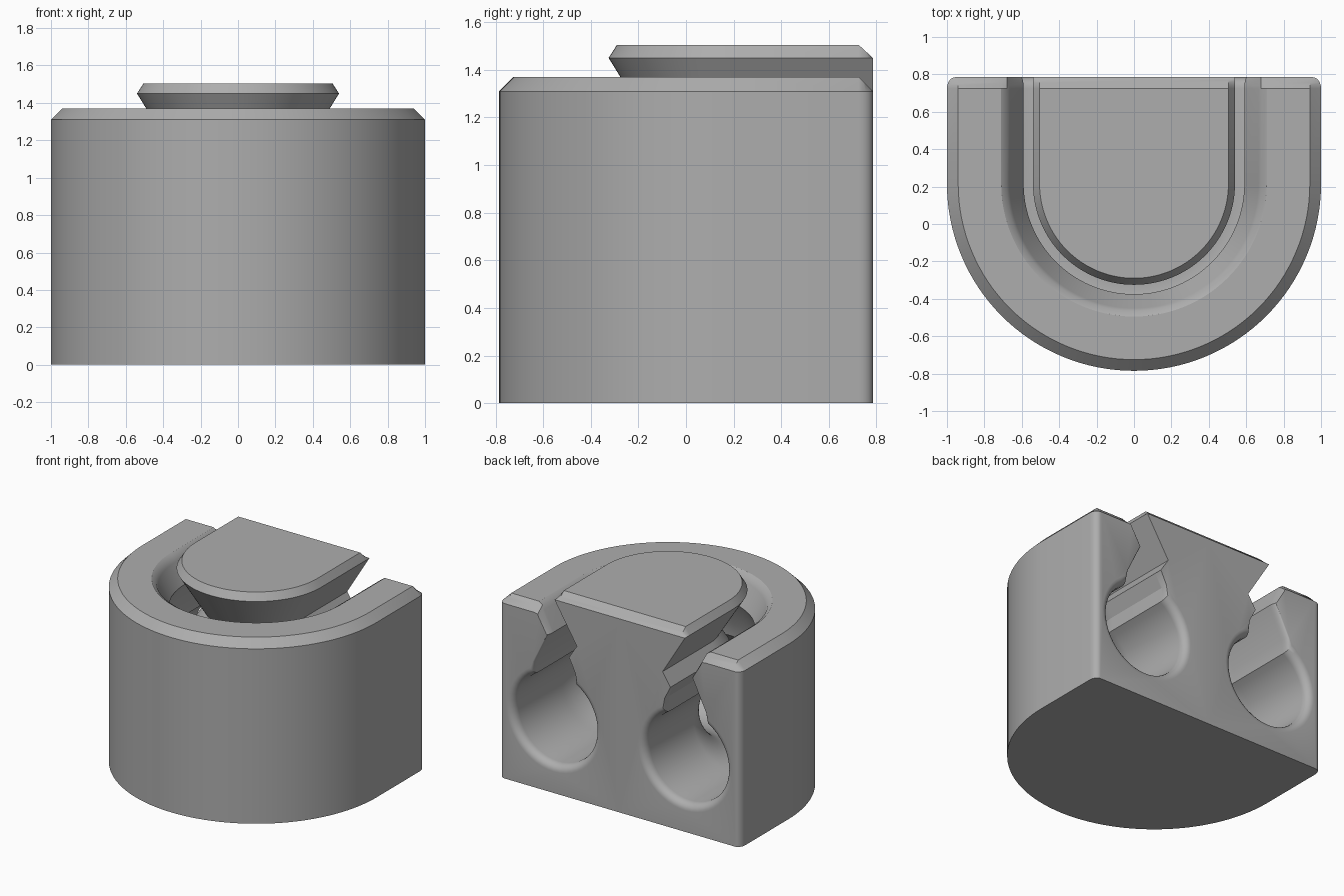
import bpy, bmesh, math

cube = bpy.data.objects.get("Cube")
if cube:
    bpy.data.objects.remove(cube, do_unlink=True)

BACK, CENTRE, BEVEL = 0.785, 0.215, 0.06
TUNNEL_R, TUNNEL_Z, RIM = 0.335, 0.55, 0.055

grey = bpy.data.materials.new("plain_grey")
grey.use_nodes = True
colour = (0.42, 0.42, 0.42, 1)
grey.diffuse_color = colour
grey.node_tree.nodes["Principled BSDF"].inputs["Base Color"].default_value = colour

# Half section: (radius, height, bevel shift in radius, bevel shift in height, rounded?)
# Pillar with its flared cap and notched neck
section = [
    (0, 1.505, 0, -0.055, False), (0.505, 1.505, 0, -0.055, False),
    (0.54, 1.45, 0, 0, False), (0.355, 1.15, 0, 0, False),
    (0.42, 1.05, 0, 0, False), (0.37, 0.95, 0, 0, False),
]
# Round tunnel with a rounded rim at the back
STEPS = 40
for i in range(STEPS + 1):
    a = math.radians(120 + 300 * i / STEPS)
    c, s = math.cos(a), math.sin(a)
    section.append((0.545 + TUNNEL_R * c, TUNNEL_Z + TUNNEL_R * s, RIM * c, RIM * s, True))
# Slot lip, bevelled shoulder, outer wall and base
section += [
    (0.70, 0.94, 0.02, 0, True), (0.59, 1.17, 0.015, 0, True),
    (0.665, 1.32, 0.01, -0.03, False), (0.68, 1.35, 0, -0.045, False),
    (0.71, 1.37, 0, -0.06, False), (0.94, 1.37, 0, -0.06, False),
    (1, 1.31, -0.045, 0, True), (1, 0, -0.045, 0, True), (0, 0, 0, 0, False),
]

# U-shaped path: (angle, distance behind the bend, bevel amount, rounding amount)
end = []
for i in range(7):
    t = i / 6 * math.pi / 2
    depth = 1 - math.cos(t)
    end.append((BACK - CENTRE - BEVEL * depth, 1 - depth, 1 - math.sin(t)))
path = [(math.pi, *e) for e in end]
path += [(math.pi * (1 + i / 64), 0, 0, 0) for i in range(65)]
path += [(2 * math.pi, *e) for e in reversed(end)]

# Sweep the section round the path and close the flat back
bm = bmesh.new()
rings = []
for angle, back, bevel, rounding in path:
    ring = []
    for r, z, dr, dz, is_round in section:
        k = rounding if is_round else bevel
        radius = r + dr * k
        ring.append(bm.verts.new((radius * math.cos(angle),
                                  CENTRE + radius * math.sin(angle) + back, z + dz * k)))
    rings.append(ring)
for a, b in zip(rings, rings[1:]):
    for i in range(len(section) - 1):
        bm.faces.new((a[i], b[i], b[i + 1], a[i + 1]))
bm.faces.new(rings[0])
bm.faces.new(list(reversed(rings[-1])))
bmesh.ops.remove_doubles(bm, verts=bm.verts, dist=0.0001)
bmesh.ops.recalc_face_normals(bm, faces=bm.faces)

mesh = bpy.data.meshes.new("channelled_block")
bm.to_mesh(mesh)
bm.free()
mesh.materials.append(grey)
block = bpy.data.objects.new("channelled_block", mesh)
bpy.context.collection.objects.link(block)
bpy.ops.object.select_all(action="DESELECT")
block.select_set(True)
bpy.context.view_layer.objects.active = block
bpy.ops.object.shade_smooth_by_angle(angle=math.radians(30))
